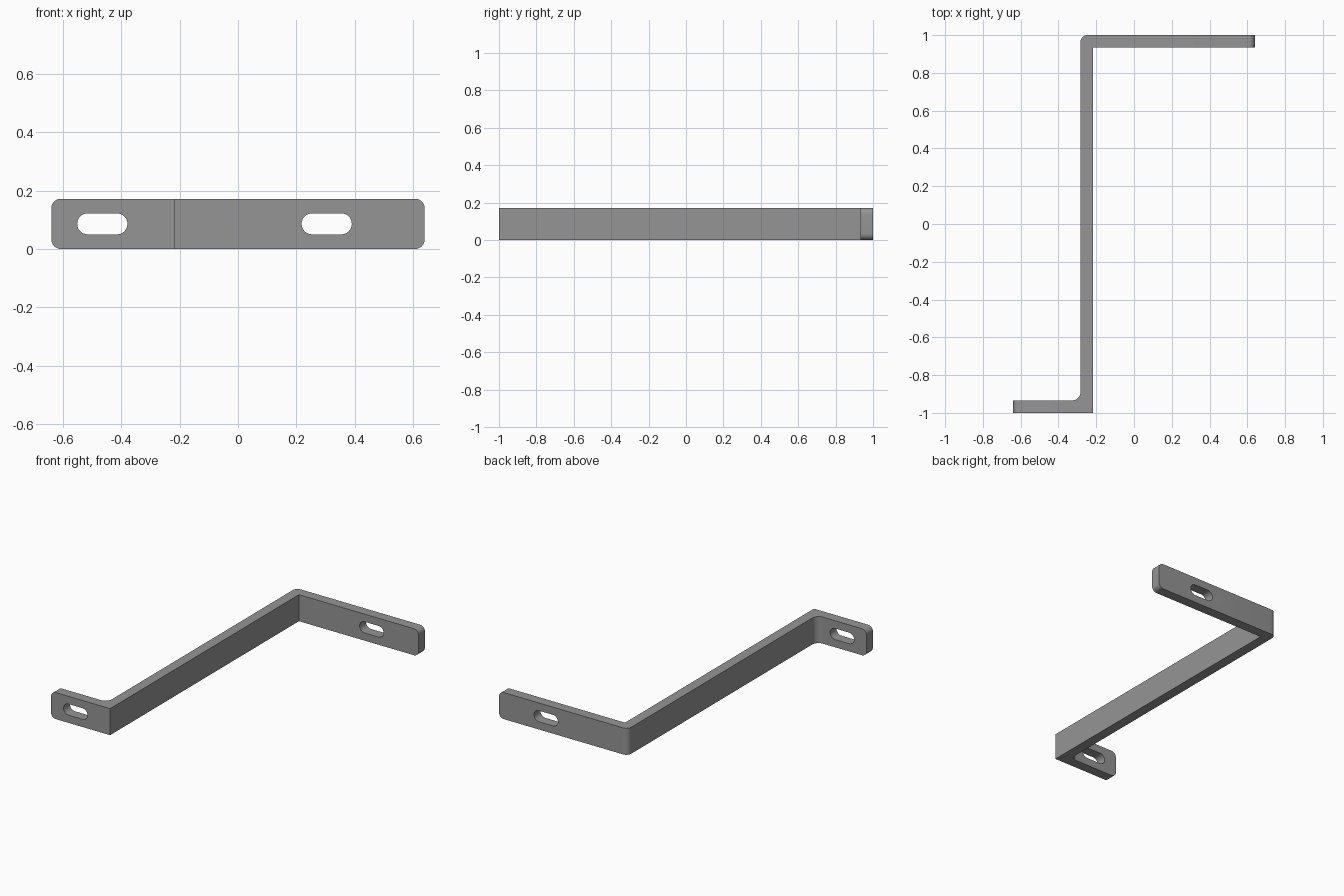
import bpy, bmesh, math
from mathutils import Vector

if "Cube" in bpy.data.objects:
    bpy.data.objects.remove(bpy.data.objects["Cube"])

HX, HEIGHT = 0.64, 0.172            # half width, bar height
WEB_L, WEB_R, T = -0.283, -0.217, 0.066


def arc(cx, cy, r, a0, a1, n=8):
    """Points on an arc, angles in degrees."""
    return [(cx + r * math.cos(math.radians(a0 + (a1 - a0) * i / n)),
             cy + r * math.sin(math.radians(a0 + (a1 - a0) * i / n))) for i in range(n + 1)]


def rounded_rect(x0, x1, z0, z1, r):
    return (arc(x1 - r, z1 - r, r, 0, 90) + arc(x0 + r, z1 - r, r, 90, 180)
            + arc(x0 + r, z0 + r, r, 180, 270) + arc(x1 - r, z0 + r, r, 270, 360))


def prism(name, points, offset):
    """Extrude a closed outline of 3D points along an offset."""
    bm = bmesh.new()
    face = bm.faces.new([bm.verts.new(p) for p in points])
    new = bmesh.ops.extrude_face_region(bm, geom=[face])["geom"]
    bmesh.ops.translate(bm, vec=Vector(offset),
                        verts=[v for v in new if isinstance(v, bmesh.types.BMVert)])
    bmesh.ops.remove_doubles(bm, verts=bm.verts, dist=1e-5)
    bmesh.ops.recalc_face_normals(bm, faces=bm.faces)
    mesh = bpy.data.meshes.new(name)
    bm.to_mesh(mesh)
    bm.free()
    obj = bpy.data.objects.new(name, mesh)
    bpy.context.collection.objects.link(obj)
    return obj


def along_y(name, outline):
    return prism(name, [(x, -1.2, z) for x, z in outline], (0, 2.4, 0))


def boolean(target, tool, operation):
    mod = target.modifiers.new(tool.name, 'BOOLEAN')
    mod.operation, mod.object, mod.solver = operation, tool, 'EXACT'
    bpy.ops.object.modifier_apply(modifier=mod.name)
    bpy.data.objects.remove(tool)


# Z-shaped bar, oversized at its ends and in height before trimming
plan = ([(-0.8, -1), (WEB_R, -1), (WEB_R, 1 - T), (0.8, 1 - T), (0.8, 1)]
        + arc(WEB_L + 0.035, 1 - 0.035, 0.035, 90, 180)
        + arc(WEB_L - 0.045, -1 + T + 0.045, 0.045, 0, -90)
        + [(-0.8, -1 + T)])
bracket = prism("z_bracket", [(x, y, -0.1) for x, y in plan], (0, 0, 0.4))
bpy.context.view_layer.objects.active = bracket
bracket.select_set(True)

# Trim to the rounded front outline, then cut one slot in each flange
boolean(bracket, along_y("outline_trim", rounded_rect(-HX, HX, 0, HEIGHT, 0.033)), 'INTERSECT')
for x0 in (-0.551, 0.218):
    slot = rounded_rect(x0, x0 + 0.172, 0.05, 0.122, 0.0359)
    boolean(bracket, along_y("slot_cutter", slot), 'DIFFERENCE')

# Plain grey metal
metal = bpy.data.materials.new("grey_metal")
metal.diffuse_color = (0.30, 0.30, 0.30, 1)
metal.use_nodes = True
metal.node_tree.nodes["Principled BSDF"].inputs["Base Color"].default_value = metal.diffuse_color
bracket.data.materials.clear()
bracket.data.materials.append(metal)
for poly in bracket.data.polygons:
    poly.material_index = 0
bpy.ops.object.shade_smooth_by_angle(angle=math.radians(30))
